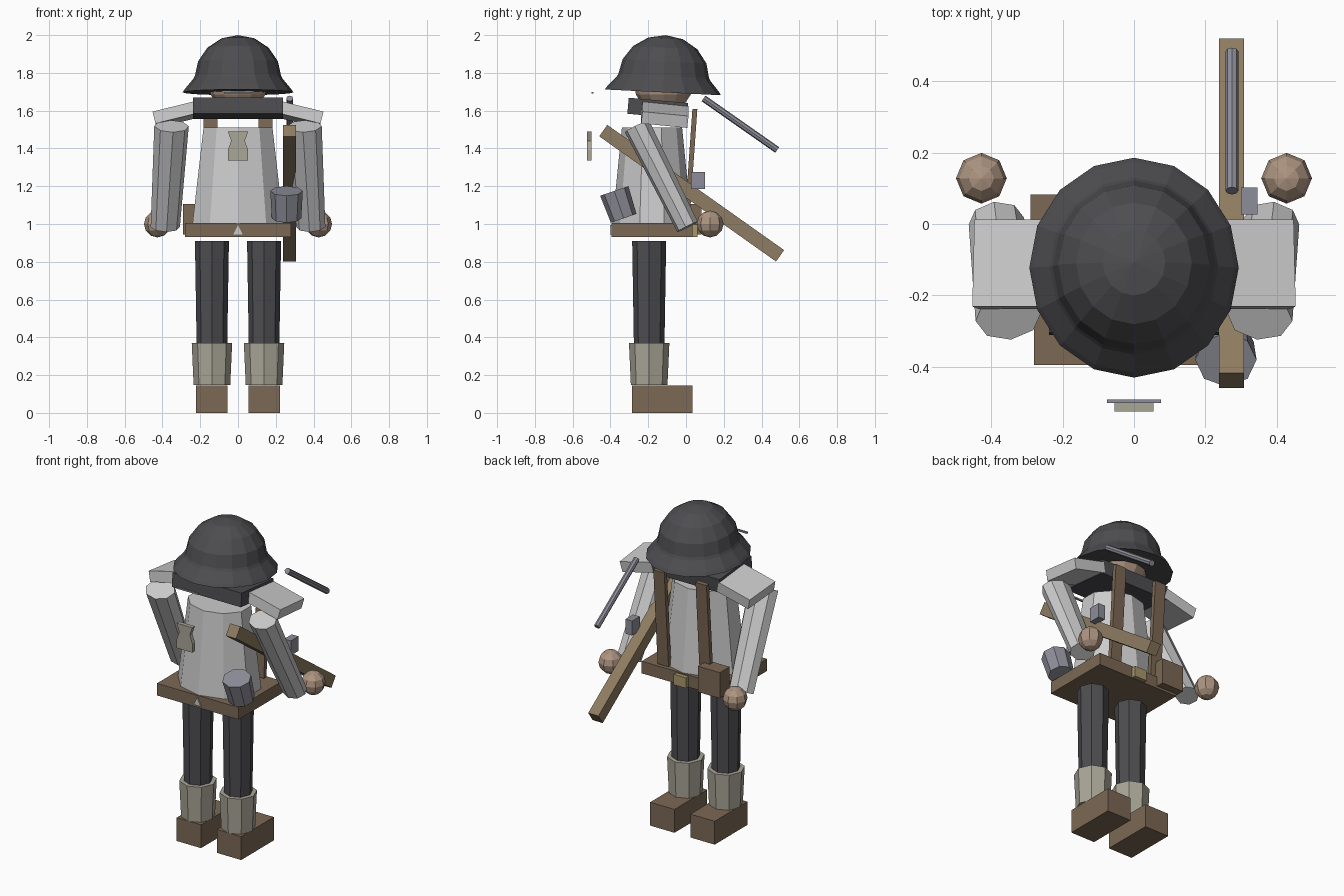
import bpy, bmesh, math
from mathutils import Vector, Matrix, Euler

if "Cube" in bpy.data.objects:
    bpy.data.objects.remove(bpy.data.objects["Cube"])


def material(name, r, g, b):
    m = bpy.data.materials.new(name)
    m.diffuse_color = (r, g, b, 1)
    m.use_nodes = True
    m.node_tree.nodes["Principled BSDF"].inputs["Base Color"].default_value = m.diffuse_color
    return m


DARK = material("dark_cloth", 0.075, 0.073, 0.08)
LEATHER = material("leather", 0.20, 0.14, 0.09)
WOOD = material("wood", 0.27, 0.20, 0.12)
GAITER = material("canvas", 0.40, 0.38, 0.31)
SKIN = material("skin", 0.42, 0.30, 0.22)
METAL = material("metal", 0.27, 0.27, 0.32)
BRASS = material("brass", 0.40, 0.31, 0.15)


def make(name, bm, mat=None):
    bmesh.ops.recalc_face_normals(bm, faces=bm.faces[:])
    me = bpy.data.meshes.new(name)
    bm.to_mesh(me)
    bm.free()
    ob = bpy.data.objects.new(name, me)
    bpy.context.collection.objects.link(ob)
    if mat:
        me.materials.append(mat)
    return ob


def box(name, center, size, mat=None, rot=(0, 0, 0)):
    bm = bmesh.new()
    m = Matrix.Translation(center) @ Euler(rot).to_matrix().to_4x4() @ Matrix.Diagonal((*size, 1))
    bmesh.ops.create_cube(bm, size=1, matrix=m)
    return make(name, bm, mat)


def prism(name, p1, p2, r1, r2, sides, mat=None, flat=1.0, turn=0.0):
    """Tapered prism from p1 to p2; flat squashes its depth."""
    p1, p2 = Vector(p1), Vector(p2)
    d = p2 - p1
    m = (Matrix.Translation((p1 + p2) / 2) @ d.to_track_quat('Z', 'Y').to_matrix().to_4x4()
         @ Matrix.Diagonal((1, flat, 1, 1)) @ Matrix.Rotation(turn, 4, 'Z'))
    bm = bmesh.new()
    bmesh.ops.create_cone(bm, cap_ends=True, segments=sides, radius1=r1, radius2=r2,
                          depth=d.length, matrix=m)
    return make(name, bm, mat)


def ball(name, center, r, u, v, mat):
    bm = bmesh.new()
    bmesh.ops.create_uvsphere(bm, u_segments=u, v_segments=v, radius=r,
                              matrix=Matrix.Translation(center))
    return make(name, bm, mat)


def slab(name, pts, y, depth, mat=None):
    """Flat outline in x, z pushed along y."""
    bm = bmesh.new()
    f = bm.faces.new([bm.verts.new((x, y, z)) for x, z in pts])
    ext = bmesh.ops.extrude_face_region(bm, geom=[f])
    vs = [g for g in ext["geom"] if isinstance(g, bmesh.types.BMVert)]
    bmesh.ops.translate(bm, verts=vs, vec=(0, depth, 0))
    return make(name, bm, mat)


# mirrored body parts
for s, side in ((-1, "left"), (1, "right")):
    x = s * 0.138
    box(f"boot_{side}", (x, -0.125, 0.073), (0.167, 0.32, 0.145), LEATHER)
    prism(f"gaiter_{side}", (x, -0.195, 0.148), (x, -0.195, 0.37), 0.097, 0.107, 8, GAITER)
    prism(f"leg_{side}", (x, -0.195, 0.30), (x, -0.195, 0.91), 0.08, 0.09, 8, DARK)
    box(f"shoulder_{side}", (s * 0.335, -0.112, 1.578), (0.22, 0.245, 0.065), None,
        (-0.1, s * 0.24, 0))
    prism(f"arm_{side}", (s * 0.352, -0.26, 1.518), (s * 0.385, 0.008, 0.985),
          0.092, 0.078, 8, None, 0.78)
    ball(f"hand_{side}", (s * 0.427, 0.128, 1.0), 0.071, 8, 6, SKIN)
    box(f"strap_{side}", (s * 0.145, 0.026, 1.31), (0.075, 0.026, 0.60), LEATHER, (-0.07, 0, 0))

# torso, yoke and belt
torso = prism("torso", (0, -0.18, 1.005), (0, -0.18, 1.51), 0.253, 0.192, 10, None, 0.83)
box("collar_yoke", (0, -0.15, 1.612), (0.475, 0.315, 0.085), DARK, (-0.09, 0, 0))
box("belt", (0, -0.18, 0.968), (0.56, 0.43, 0.075), LEATHER)
box("belt_buckle", (0, 0.04, 0.965), (0.085, 0.04, 0.065), BRASS)
box("belt_pouch", (-0.215, 0.035, 1.025), (0.15, 0.095, 0.16), LEATHER)
slab("belt_triangle", [(-0.025, 0.945), (0.025, 0.945), (0, 0.995)], -0.402, 0.02)

# head
ball("head", (0, -0.12, 1.745), 0.157, 12, 8, SKIN)

# helmet: dome and flared brim as one lathe
SEG = 16
profile = [(0.302, 1.697), (0.290, 1.715), (0.243, 1.77), (0.235, 1.785)]
profile += [(0.236 * math.cos(a), 1.775 + 0.225 * math.sin(a))
            for a in (math.radians(d) for d in (22.5, 45, 67.5))]
bm = bmesh.new()
rings = [[bm.verts.new((r * math.cos(2 * math.pi * i / SEG) * 0.97,
                        r * math.sin(2 * math.pi * i / SEG) * 1.02, z))
          for i in range(SEG)] for r, z in profile]
for a, b in zip(rings, rings[1:]):
    for i in range(SEG):
        j = (i + 1) % SEG
        bm.faces.new((a[i], a[j], b[j], b[i]))
tip = bm.verts.new((0, 0, 2.0))
for i in range(SEG):
    bm.faces.new((rings[-1][i], rings[-1][(i + 1) % SEG], tip))
bm.faces.new(rings[0][::-1])
pivot = Vector((0, 0, 1.7))
bm.transform(Matrix.Translation((0, -0.122, 1.7)) @ Matrix.Rotation(-0.05, 4, 'X')
             @ Matrix.Translation(-pivot))
make("helmet", bm, DARK)

# canteen on the hip
prism("canteen", (0.257, -0.33, 1.03), (0.257, -0.38, 1.175), 0.078, 0.086, 8, METAL, 0.92)

# rifle: stock, barrel and bolt
box("rifle_stock", (0.273, 0.03, 1.163), (0.07, 1.147, 0.074), WOOD, (-math.radians(35.3), 0, 0))
prism("rifle_barrel", (0.274, 0.093, 1.665), (0.274, 0.483, 1.392), 0.018, 0.018, 8, METAL)
box("rifle_bolt", (0.322, 0.064, 1.23), (0.046, 0.075, 0.09), METAL)

# chest tag and rod in front
slab("front_tag", [(-0.054, 1.49), (-0.036, 1.44), (-0.054, 1.39), (-0.054, 1.335),
                   (0.054, 1.335), (0.054, 1.39), (0.036, 1.44), (0.054, 1.49)],
     -0.525, 0.025, GAITER)
box("front_rod", (0, -0.496, 1.695), (0.15, 0.01, 0.01), METAL)
